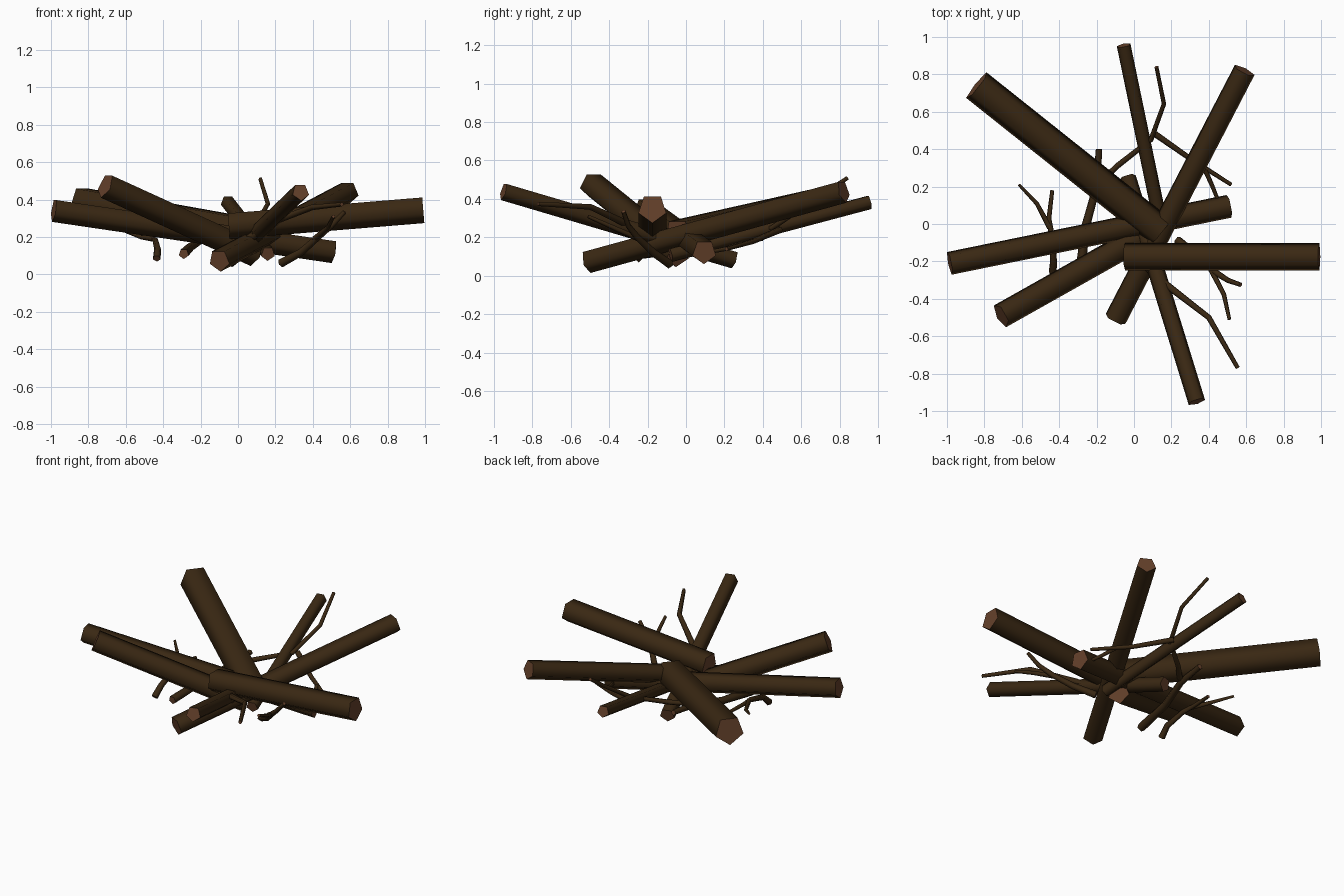
import bpy, bmesh, math
from mathutils import Vector

if "Cube" in bpy.data.objects:
    bpy.data.objects.remove(bpy.data.objects["Cube"])


def material(name, rgb):
    m = bpy.data.materials.new(name)
    m.diffuse_color = (*rgb, 1)
    m.use_nodes = True
    m.node_tree.nodes["Principled BSDF"].inputs["Base Color"].default_value = m.diffuse_color
    return m


bark = material("dark bark", (0.042, 0.021, 0.0065))
cut = material("cut wood", (0.13, 0.053, 0.024))


def stick(name, pts, radii, sides=5):
    """Swept five-sided stick through pts, flat cut ends, corner facing down."""
    pts = [Vector(p) for p in pts]
    bm = bmesh.new()
    rings = []
    for i, p in enumerate(pts):
        d = (pts[min(i + 1, len(pts) - 1)] - pts[max(i - 1, 0)]).normalized()
        side = d.cross(Vector((0, 0, 1))).normalized()
        up = side.cross(d)
        ring = []
        for k in range(sides):
            a = 2 * math.pi * k / sides
            ring.append(bm.verts.new(p + radii[i] * (math.sin(a) * side - math.cos(a) * up)))
        rings.append(ring)
    for r0, r1 in zip(rings, rings[1:]):
        for k in range(sides):
            j = (k + 1) % sides
            bm.faces.new((r0[k], r0[j], r1[j], r1[k])).smooth = True
    for ring in (rings[0], rings[-1]):
        bm.faces.new(ring).material_index = 1
    bmesh.ops.recalc_face_normals(bm, faces=bm.faces)
    # keep the rim of each cut end sharp
    for e in bm.edges:
        if any(f.material_index for f in e.link_faces):
            e.smooth = False
    me = bpy.data.meshes.new(name)
    bm.to_mesh(me)
    bm.free()
    me.materials.append(bark)
    me.materials.append(cut)
    ob = bpy.data.objects.new(name, me)
    bpy.context.collection.objects.link(ob)
    return ob


# Logs: start, end, radius
logs = {
    "log_back_left": ((-0.84, 0.74, 0.385), (0.14, -0.04, 0.21), 0.092),
    "log_left": ((-0.985, -0.21, 0.345), (0.51, 0.095, 0.125), 0.065),
    "log_front_left": ((-0.71, -0.49, 0.475), (0.09, -0.04, 0.11), 0.07),
    "log_front_right": ((0.335, -0.95, 0.44), (-0.035, 0.25, 0.085), 0.048),
    "log_back": ((-0.055, 0.955, 0.385), (0.16, -0.08, 0.11), 0.039),
    "log_right": ((-0.05, -0.175, 0.265), (0.99, -0.175, 0.35), 0.076),
    "log_back_right": ((-0.1, -0.51, 0.075), (0.59, 0.82, 0.44), 0.062),
}
for name, (a, b, r) in logs.items():
    stick(name, (a, b), (r, r))

# Twigs: path, thickness at base and tip
twigs = {
    "back_twig": (((-0.18, 0.22, 0.19), (-0.09, 0.31, 0.21), (0.09, 0.45, 0.25),
                   (0.16, 0.64, 0.38), (0.12, 0.84, 0.51)), 0.018, 0.011),
    "back_twig_branch": (((0.1, 0.49, 0.24), (0.3, 0.35, 0.18), (0.52, 0.21, 0.14)), 0.018, 0.011),
    "back_twig_offshoot": (((0.38, 0.29, 0.17), (0.42, 0.2, 0.14), (0.46, 0.1, 0.12)), 0.014, 0.01),
    "middle_twig": (((-0.29, -0.28, 0.11), (-0.26, -0.02, 0.14), (-0.2, 0.2, 0.18),
                     (-0.187, 0.4, 0.2)), 0.028, 0.018),
    "front_twig": (((0.06, -0.22, 0.19), (0.18, -0.33, 0.28), (0.4, -0.5, 0.36),
                    (0.555, -0.77, 0.375)), 0.024, 0.012),
    "right_twig": (((0.23, -0.085, 0.06), (0.34, -0.17, 0.12), (0.43, -0.255, 0.2),
                    (0.5, -0.3, 0.26), (0.57, -0.325, 0.335)), 0.024, 0.012),
    "right_twig_branch": (((0.41, -0.24, 0.19), (0.48, -0.375, 0.25), (0.51, -0.51, 0.31)), 0.016, 0.01),
    "left_twig": (((-0.435, -0.26, 0.085), (-0.43, -0.2, 0.14), (-0.44, -0.06, 0.18),
                   (-0.455, 0.03, 0.19), (-0.437, 0.18, 0.18)), 0.022, 0.011),
    "left_twig_branch": (((-0.45, -0.02, 0.19), (-0.52, 0.11, 0.2), (-0.615, 0.21, 0.235)), 0.016, 0.008),
}
for name, (path, r0, r1) in twigs.items():
    n = len(path) - 1
    stick(name, path, [r0 + (r1 - r0) * i / n for i in range(n + 1)])
